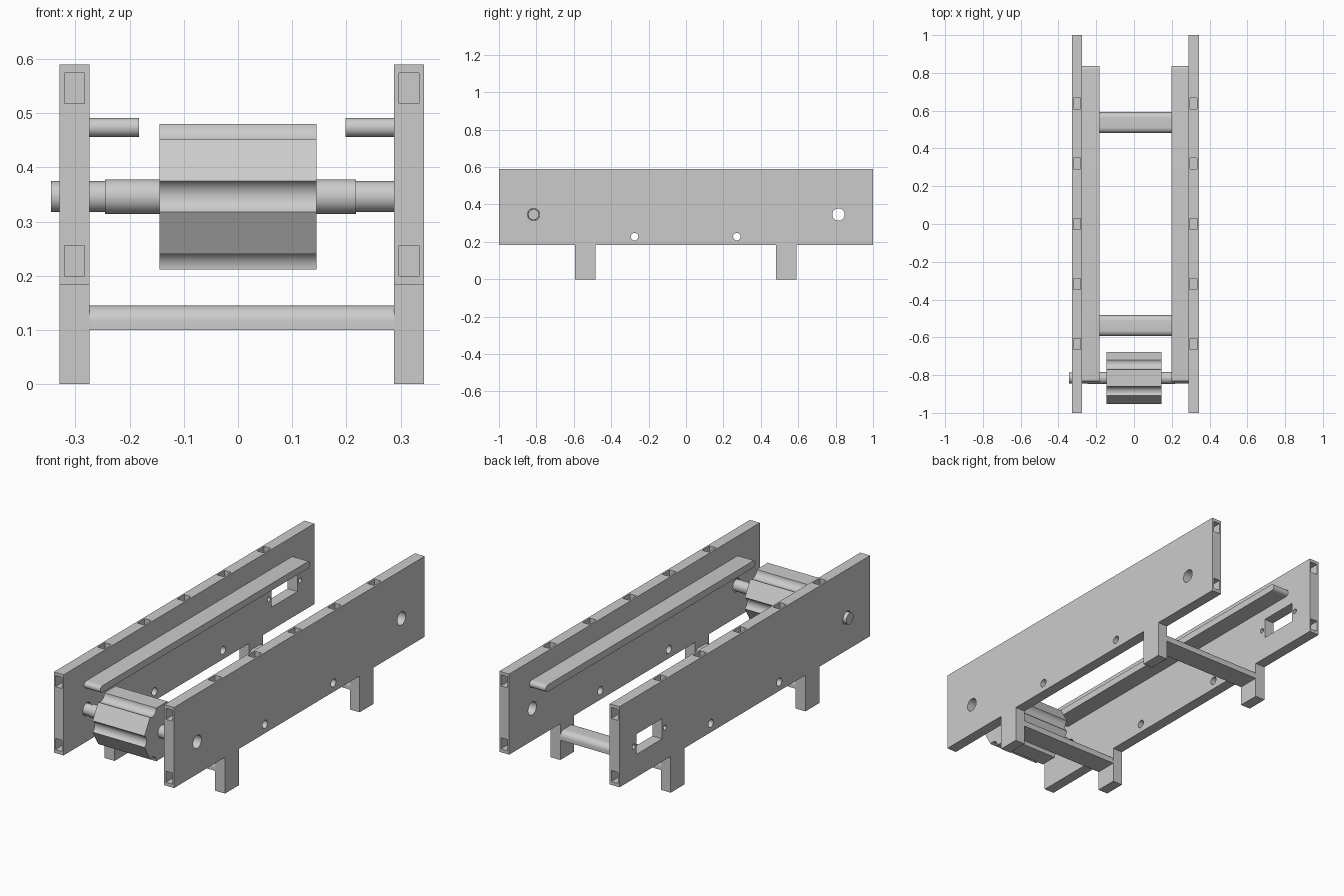
import bpy, bmesh
from math import pi, cos, sin, radians

if "Cube" in bpy.data.objects:
    bpy.data.objects.remove(bpy.data.objects["Cube"])


# --- helpers: every part is a (y, z) profile extruded along x ---
def arc(cy, cz, r, a0, a1, n):
    return [(cy + r * cos(radians(a0 + (a1 - a0) * i / n)),
             cz + r * sin(radians(a0 + (a1 - a0) * i / n))) for i in range(n + 1)]


def circle(cy, cz, r, n=40):
    return arc(cy, cz, r, 0, 360, n)[:-1]


def rect(y0, y1, z0, z1):
    return [(y0, z0), (y1, z0), (y1, z1), (y0, z1)]


def make(name, prisms, smooth=True):
    bm = bmesh.new()
    for profile, x0, x1 in prisms:
        face = bm.faces.new([bm.verts.new((x0, y, z)) for y, z in profile])
        ext = bmesh.ops.extrude_face_region(bm, geom=[face])["geom"]
        bmesh.ops.translate(bm, vec=(x1 - x0, 0, 0),
                            verts=[v for v in ext if isinstance(v, bmesh.types.BMVert)])
    bmesh.ops.recalc_face_normals(bm, faces=bm.faces)
    mesh = bpy.data.meshes.new(name)
    bm.to_mesh(mesh)
    bm.free()
    ob = bpy.data.objects.new(name, mesh)
    bpy.context.collection.objects.link(ob)
    if smooth:
        shade(ob)
    return ob


def shade(ob):
    bpy.ops.object.select_all(action='DESELECT')
    ob.select_set(True)
    bpy.context.view_layer.objects.active = ob
    bpy.ops.object.shade_smooth_by_angle(angle=radians(30))


def cut(ob, prisms):
    cutter = make("cutter", prisms, False)
    cutter.hide_render = True
    mod = ob.modifiers.new("cut", 'BOOLEAN')
    mod.operation, mod.solver, mod.object = 'DIFFERENCE', 'EXACT', cutter
    bpy.context.view_layer.objects.active = ob
    bpy.ops.object.modifier_apply(modifier=mod.name)
    bpy.data.objects.remove(cutter)
    shade(ob)


AXLE_Y, AXLE_Z = -0.815, 0.346
LEFT, RIGHT = (-0.329, -0.274), (0.288, 0.343)
DEPTH = 0.055

# --- side plates, each with its two legs in one outline ---
outline = [(-1, 0.183), (-0.594, 0.183), (-0.594, 0), (-0.483, 0), (-0.483, 0.183),
           (0.481, 0.183), (0.481, 0), (0.592, 0), (0.592, 0.183), (1, 0.183),
           (1, 0.59), (-1, 0.59)]
for name, (x0, x1) in (("left_side_plate", LEFT), ("right_side_plate", RIGHT)):
    plate = make(name, [(outline, x0, x1)], False)
    p0, p1 = x0 + 0.009, x1 - 0.009
    cuts = []
    # nut pockets along the top edge and in both ends
    for y in (-0.635, -0.317, 0, 0.32, 0.637):
        cuts.append((rect(y - 0.029, y + 0.029, 0.59 - DEPTH, 0.7), p0, p1))
    for z0 in (0.2, 0.518):
        for y0, y1 in ((-1.1, -1 + DEPTH), (1 - DEPTH, 1.1)):
            cuts.append((rect(y0, y1, z0, z0 + 0.056), p0, p1))
    # bolt holes and axle hole
    a, b = x0 - 0.05, x1 + 0.05
    for y in (-0.275, 0.272):
        cuts.append((circle(y, 0.228, 0.02), a, b))
    cuts.append((circle(AXLE_Y, AXLE_Z, 0.033), a, b))
    if x0 > 0:
        cuts.append((circle(-AXLE_Y, AXLE_Z, 0.033), a, b))
    else:
        # motor window with screw holes
        cuts.append((rect(0.66, 0.865, 0.298, 0.4), a, b))
        for y in (0.638, 0.887):
            cuts.append((circle(y, AXLE_Z, 0.012, 24), a, b))
    cut(plate, cuts)

# --- belt rails with rounded ends ---
slot = arc(0.82, 0.4735, 0.0175, -90, 90, 16) + arc(-0.82, 0.4735, 0.0175, 90, 270, 16)
make("left_belt_rail", [(slot, LEFT[1], -0.183)])
make("right_belt_rail", [(slot, 0.198, RIGHT[0])])

# --- cross bars, rounded along their top edges ---
for name, y0, y1 in (("front_cross_bar", -0.594, -0.483), ("back_cross_bar", 0.481, 0.592)):
    r = 0.03
    bar = [(y0, 0.1), (y1, 0.1)] + arc(y1 - r, 0.145 - r, r, 0, 90, 10) \
        + arc(y0 + r, 0.145 - r, r, 90, 180, 10)
    make(name, [(bar, LEFT[1], RIGHT[0])])

# --- drive axle and thicker collar ---
make("drive_axle", [(circle(AXLE_Y, AXLE_Z, 0.0285), -0.345, 0.29)])
make("axle_collar", [(circle(AXLE_Y, AXLE_Z, 0.0318), -0.245, 0.218)])

# --- hexagonal drive roller with a round groove at each corner ---
R = 0.155
hexagon = []
for k in range(6):
    t = 60 * k
    cy, cz = AXLE_Y + R * cos(radians(t)), AXLE_Z + R * sin(radians(t))
    hexagon += arc(cy, cz, 0.033, t + 240, t + 120, 14)
make("drive_roller", [(hexagon, -0.145, 0.145)])
